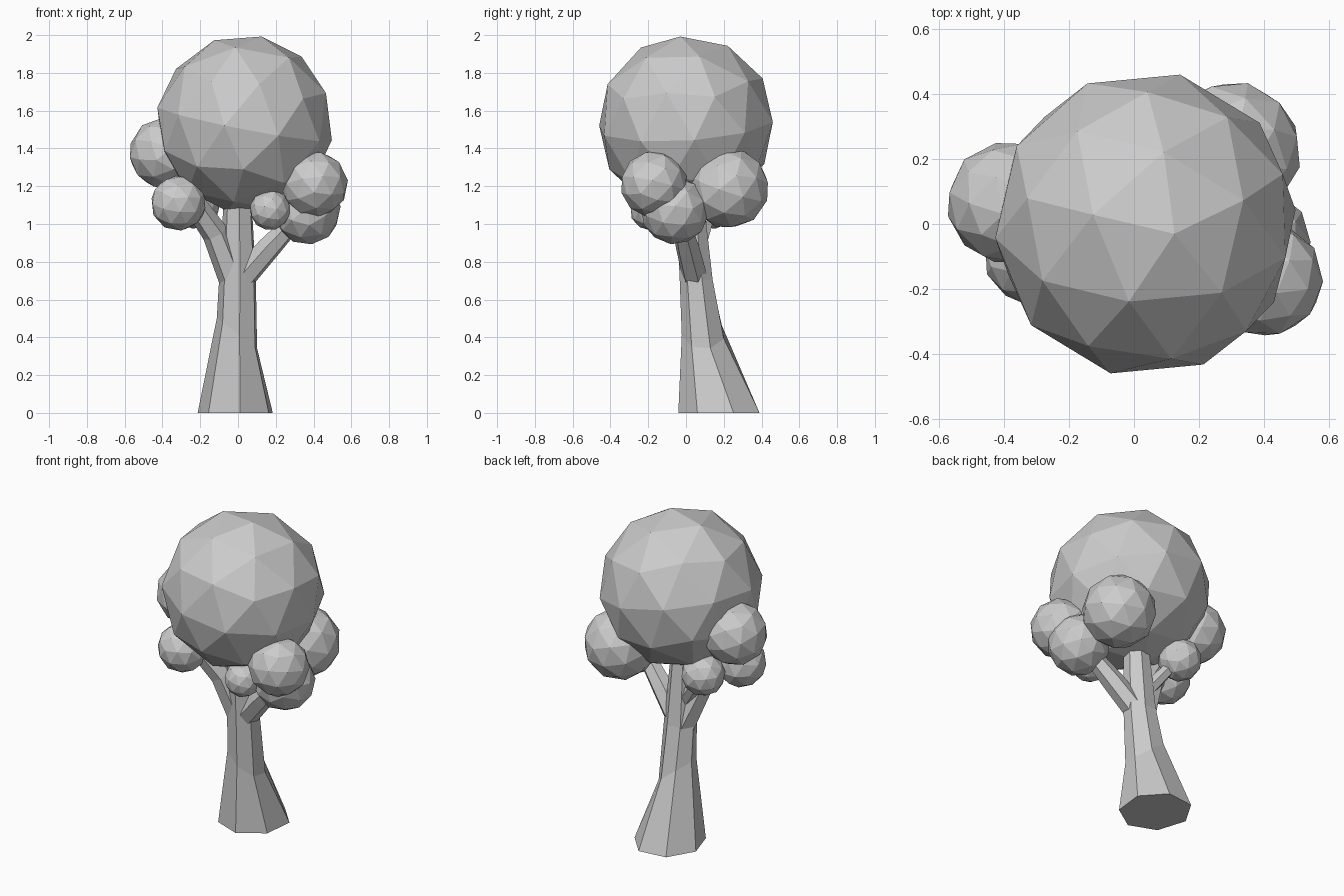
import bpy, bmesh, math
from mathutils import Vector, Matrix, Quaternion

cube = bpy.data.objects.get("Cube")
if cube:
    bpy.data.objects.remove(cube, do_unlink=True)

grey = bpy.data.materials.new("plain_grey")
grey.use_nodes = True
colour = (0.6, 0.6, 0.6, 1)
grey.diffuse_color = colour
grey.node_tree.nodes["Principled BSDF"].inputs["Base Color"].default_value = colour


def finish(name, bm):
    bmesh.ops.recalc_face_normals(bm, faces=bm.faces)
    mesh = bpy.data.meshes.new(name)
    bm.to_mesh(mesh)
    bm.free()
    mesh.materials.append(grey)
    obj = bpy.data.objects.new(name, mesh)
    bpy.context.collection.objects.link(obj)
    return obj


def leaf_ball(name, centre, radius, pole, spin):
    """Faceted ball whose pole leans towards the given direction."""
    bm = bmesh.new()
    bmesh.ops.create_icosphere(bm, subdivisions=2, radius=radius)
    lean = Vector((0, 0, 1)).rotation_difference(Vector(pole))
    turn = Quaternion((0, 0, 1), math.radians(spin))
    bmesh.ops.transform(bm, verts=bm.verts, matrix=(lean @ turn).to_matrix().to_4x4())
    bmesh.ops.translate(bm, verts=bm.verts, vec=centre)
    finish(name, bm)


def skin(name, loops):
    """Join matching rings of points and cap both ends."""
    bm = bmesh.new()
    rings = [[bm.verts.new(p) for p in loop] for loop in loops]
    for a, b in zip(rings, rings[1:]):
        for i in range(len(a)):
            j = (i + 1) % len(a)
            bm.faces.new((a[i], a[j], b[j], b[i]))
    bm.faces.new(rings[0])
    bm.faces.new(rings[-1])
    finish(name, bm)


def trunk_ring(cx, cy, z, rx, ry, tilt):
    """Seven-sided ring, sloping down towards +x by the tilt."""
    loop = []
    for i in range(7):
        a = math.radians(-84) + i * math.tau / 7
        x = rx * math.cos(a)
        loop.append((cx + x, cy + ry * math.sin(a), z - tilt * x))
    return loop


def branch(name, path, sides=6):
    """Tapered limb along (point, radius) pairs."""
    points = [Vector(p) for p, r in path]
    loops = []
    for i, (p, r) in enumerate(path):
        d = points[min(i + 1, len(points) - 1)] - points[max(i - 1, 0)]
        q = d.to_track_quat('Z', 'Y')
        loops.append([points[i] + q @ Vector((r * math.cos(k * math.tau / sides),
                                             r * math.sin(k * math.tau / sides), 0))
                      for k in range(sides)])
    skin(name, loops)


# Trunk flaring backwards at its foot
skin("trunk", [
    trunk_ring(-0.01, 0.18, 0.00, 0.205, 0.222, 0),
    trunk_ring(-0.003, 0.092, 0.42, 0.11, 0.115, 0.75),
    trunk_ring(0.0, 0.056, 0.71, 0.1, 0.09, 0.1),
    trunk_ring(0.0, 0.02, 1.15, 0.075, 0.075, 0),
])

# Limbs
branch("right_branch", [((-0.02, 0.06, 0.70), 0.08),
                        ((-0.12, 0.01, 0.95), 0.07),
                        ((-0.24, -0.06, 1.12), 0.06)])
branch("left_branch", [((0.02, 0.05, 0.71), 0.07),
                       ((0.16, 0.01, 0.87), 0.065),
                       ((0.31, -0.03, 1.03), 0.05)])
branch("back_branch", [((-0.04, 0.06, 0.86), 0.045),
                       ((-0.20, 0.13, 1.08), 0.035)])

# Foliage
leaf_ball("crown", (0.035, 0, 1.53), 0.472, (0.19, -0.064, 0.98), 23)
leaf_ball("right_upper_foliage", (-0.388, 0.065, 1.375), 0.19, (0.3, 0.2, 0.9), 10)
leaf_ball("right_front_foliage", (-0.315, -0.1, 1.11), 0.148, (0.1, -0.3, 0.9), 40)
leaf_ball("right_back_foliage", (-0.222, 0.143, 1.10), 0.127, (-0.2, 0.3, 0.9), 25)
leaf_ball("front_small_foliage", (0.17, -0.19, 1.075), 0.108, (0.2, 0.1, 0.9), 55)
leaf_ball("left_front_foliage", (0.405, -0.17, 1.21), 0.178, (-0.1, 0.2, 0.9), 15)
leaf_ball("left_lower_foliage", (0.365, -0.06, 1.07), 0.18, (0.4, 0.1, 0.9), 35)
leaf_ball("left_back_foliage", (0.30, 0.225, 1.19), 0.216, (0.1, 0.3, 0.9), 5)
